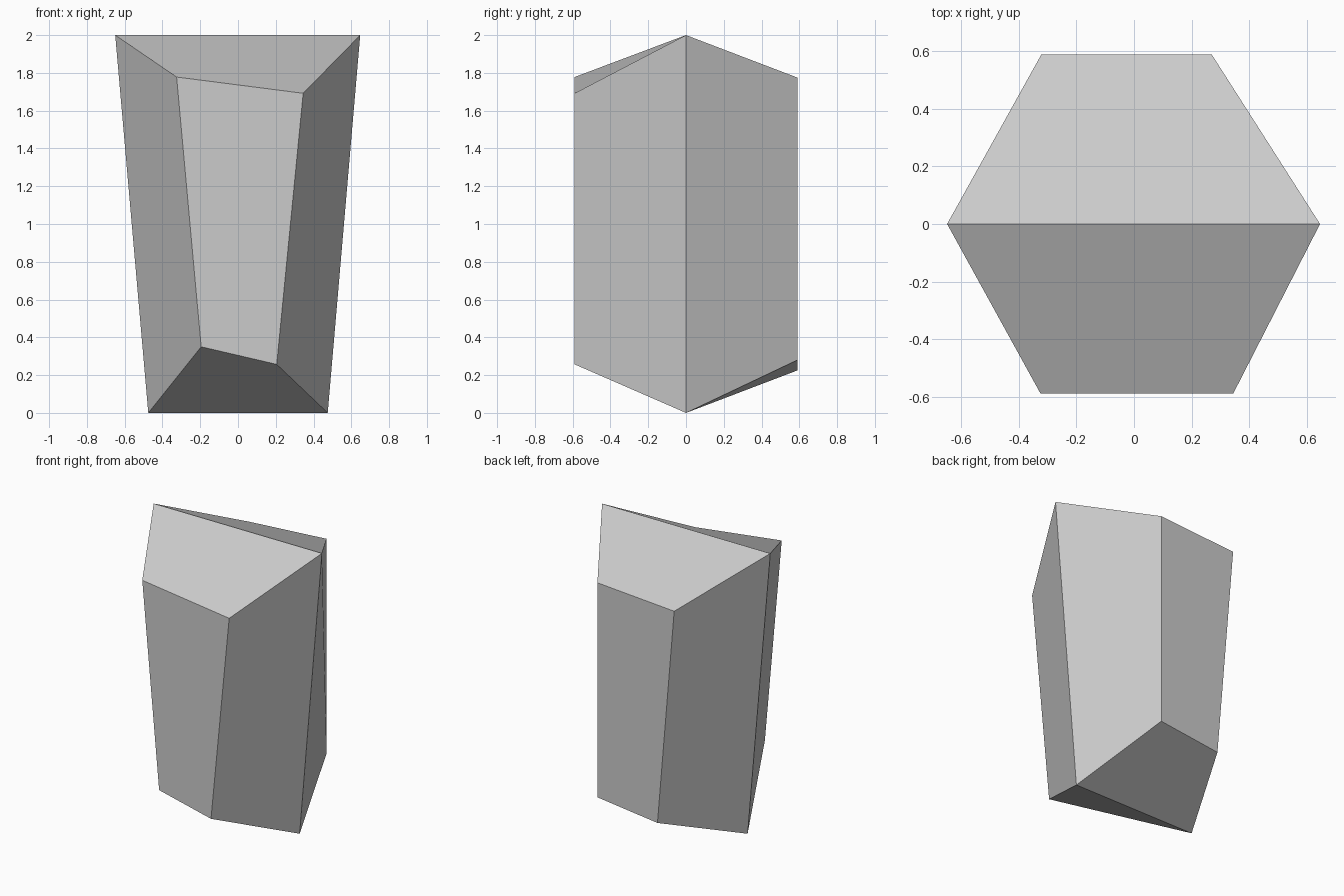
import bpy
import bmesh

if "Cube" in bpy.data.objects:
    bpy.data.objects.remove(bpy.data.objects["Cube"])

# Two irregular six-sided rims, counter-clockwise from the right-hand corner
BOTTOM = [(0.475, 0, 0), (0.27, 0.59, 0.28), (-0.193, 0.59, 0.225),
          (-0.475, 0, 0), (-0.195, -0.59, 0.35), (0.205, -0.59, 0.257)]
TOP = [(0.647, 0, 2), (0.27, 0.59, 1.775), (-0.322, 0.59, 1.735),
       (-0.65, 0, 2), (-0.325, -0.59, 1.778), (0.345, -0.59, 1.692)]

bm = bmesh.new()
low = [bm.verts.new(p) for p in BOTTOM]
high = [bm.verts.new(p) for p in TOP]

# Six flat sides
for i in range(6):
    j = (i + 1) % 6
    bm.faces.new((low[j], high[j], high[i], low[i]))

# Ridged caps: two sloping faces each, meeting along the middle
for ring in (low, high):
    bm.faces.new((ring[0], ring[1], ring[2], ring[3]))
    bm.faces.new((ring[3], ring[4], ring[5], ring[0]))

bmesh.ops.recalc_face_normals(bm, faces=bm.faces[:])
mesh = bpy.data.meshes.new("faceted_stone")
bm.to_mesh(mesh)
bm.free()
stone = bpy.data.objects.new("faceted_stone", mesh)
bpy.context.collection.objects.link(stone)
